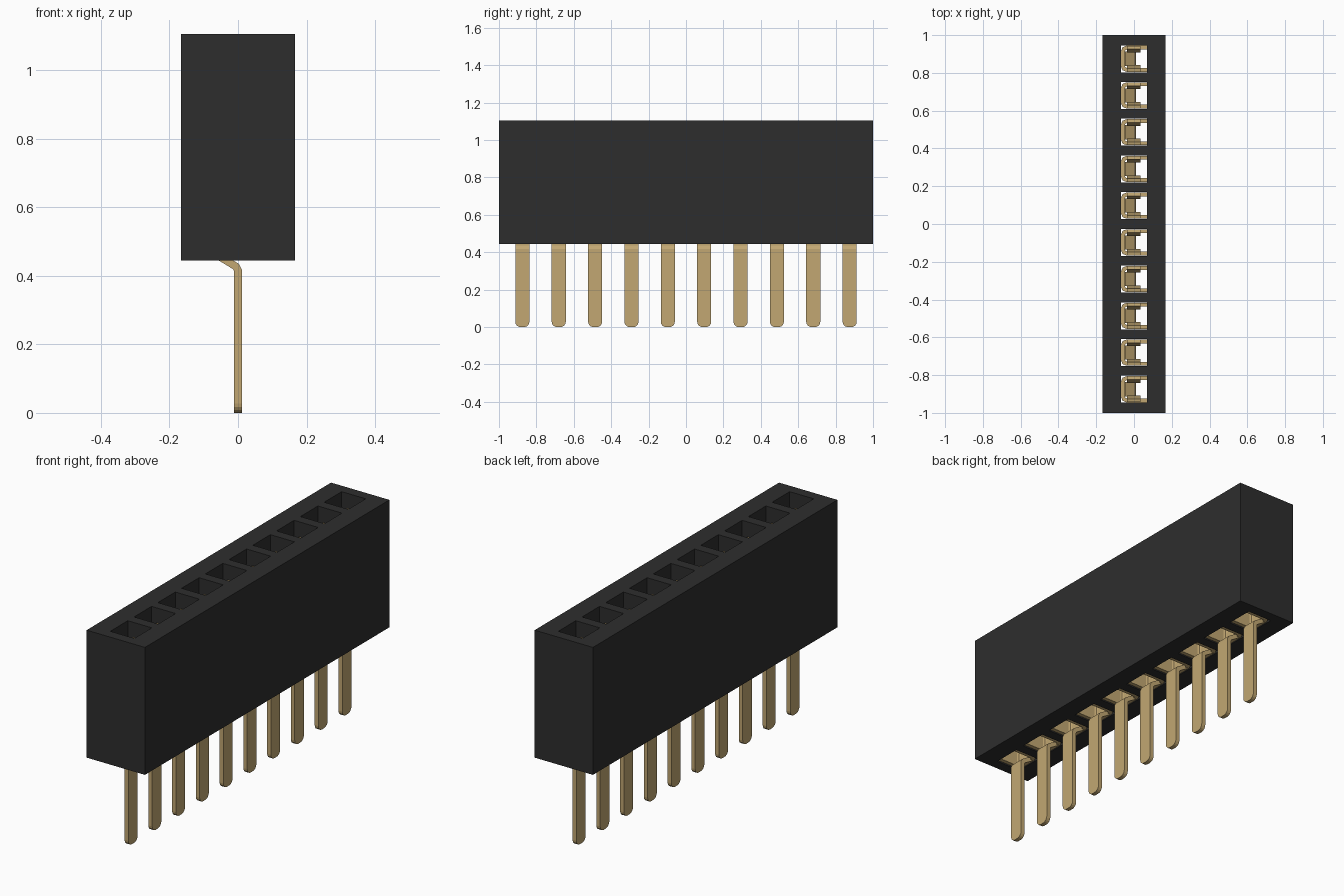
import bpy, bmesh
from mathutils import Vector

cube = bpy.data.objects.get("Cube")
if cube:
    bpy.data.objects.remove(cube, do_unlink=True)

COUNT, PITCH = 10, 0.1944
HOLE_X, HOLE_Y = 0.069, 0.0715
BODY_X, BODY_Y, BODY_BOTTOM, BODY_TOP = 0.167, 1.0, 0.445, 1.105
centres = [(i - (COUNT - 1) / 2) * PITCH for i in range(COUNT)]


def material(name, rgb):
    m = bpy.data.materials.new(name)
    m.use_nodes = True
    m.diffuse_color = (*rgb, 1)
    m.node_tree.nodes["Principled BSDF"].inputs["Base Color"].default_value = (*rgb, 1)
    return m


black = material("black plastic", (0.027, 0.027, 0.027))
gold = material("gold plating", (0.54, 0.39, 0.17))


def make_mesh(bm, name, mat):
    bmesh.ops.recalc_face_normals(bm, faces=bm.faces)
    mesh = bpy.data.meshes.new(name)
    bm.to_mesh(mesh)
    bm.free()
    mesh.materials.append(mat)
    return mesh


def place(mesh, name, y=0.0):
    ob = bpy.data.objects.new(name, mesh)
    ob.location.y = y
    bpy.context.collection.objects.link(ob)
    return ob


def ribbon(bm, path, thick, lo, hi, to3d):
    """Bent sheet strip: thicken a 2D path, then extrude it from lo to hi."""
    pts = [Vector(p) for p in path]
    left, right = [], []
    for i, p in enumerate(pts):
        a = (p - pts[i - 1]).normalized() if i else None
        b = (pts[i + 1] - p).normalized() if i < len(pts) - 1 else None
        a, b = a or b, b or a
        na, nb = Vector((-a.y, a.x)), Vector((-b.y, b.x))
        n = (na + nb).normalized()
        n *= thick / 2 / n.dot(na)
        left.append(p + n)
        right.append(p - n)
    n = len(pts)
    rows = [[[bm.verts.new(to3d(q.x, q.y, w)) for q in side] for side in (left, right)]
            for w in (lo, hi)]
    (l0, r0), (l1, r1) = rows
    for i in range(n - 1):
        for quad in ((l0[i], l0[i + 1], r0[i + 1], r0[i]),
                     (l1[i], r1[i], r1[i + 1], l1[i + 1]),
                     (l0[i], l1[i], l1[i + 1], l0[i + 1]),
                     (r0[i], r0[i + 1], r1[i + 1], r1[i])):
            bm.faces.new(quad)
    for i in (0, n - 1):
        bm.faces.new((l0[i], r0[i], r1[i], l1[i]))


# Housing: flat grid with a gap for each socket, extruded upwards
xs = [-BODY_X, -HOLE_X, HOLE_X, BODY_X]
ys = [-BODY_Y] + [c + s * HOLE_Y for c in centres for s in (-1, 1)] + [BODY_Y]
bm = bmesh.new()
grid = [[bm.verts.new((x, y, BODY_BOTTOM)) for y in ys] for x in xs]
for i in range(3):
    for j in range(len(ys) - 1):
        if not (i == 1 and j % 2 == 1):
            bm.faces.new((grid[i][j], grid[i + 1][j], grid[i + 1][j + 1], grid[i][j + 1]))
top = bmesh.ops.extrude_face_region(bm, geom=bm.faces[:], use_keep_orig=True)
bmesh.ops.translate(bm, vec=(0, 0, BODY_TOP - BODY_BOTTOM),
                    verts=[g for g in top["geom"] if isinstance(g, bmesh.types.BMVert)])
place(make_mesh(bm, "housing", black), "housing")

# Pin: flat leg with a cranked top and rounded lower corners
bm = bmesh.new()
ribbon(bm, [(0, 0), (0, 0.415), (-0.006, 0.427), (-0.057, 0.458), (-0.057, 0.5)],
       0.022, -0.0375, 0.0375, lambda x, z, w: (x, w, z))
corners = [e for e in bm.edges if all(v.co.z < 0.001 for v in e.verts)
           and abs(e.verts[0].co.y - e.verts[1].co.y) < 0.001]
bmesh.ops.bevel(bm, geom=corners, offset=0.028, segments=4, profile=0.5, affect='EDGES')
pin = make_mesh(bm, "pin", gold)

# Clip: U-shaped base wrapped around the inside of the socket
bm = bmesh.new()
half = [(0.068, -0.059), (-0.038, -0.059), (-0.053, -0.053), (-0.059, -0.038)]
ribbon(bm, half + [(x, -y) for x, y in reversed(half)], 0.02, 0.45, 0.64,
       lambda x, y, w: (x, y, w))
clip = make_mesh(bm, "clip", gold)

# Springs: mirrored arms pinched inwards, with flared tips
bm = bmesh.new()
for s in (-1, 1):
    ribbon(bm, [(s * 0.059, 0.62), (s * 0.056, 0.7), (s * 0.043, 0.9),
                (s * 0.043, 0.94), (s * 0.06, 1.03)],
           0.018, -0.037, 0.035, lambda y, z, w: (w, y, z))
springs = make_mesh(bm, "springs", gold)

for i, y in enumerate(centres, 1):
    place(pin, f"pin_{i}", y)
    place(clip, f"contact_clip_{i}", y)
    place(springs, f"contact_springs_{i}", y)
